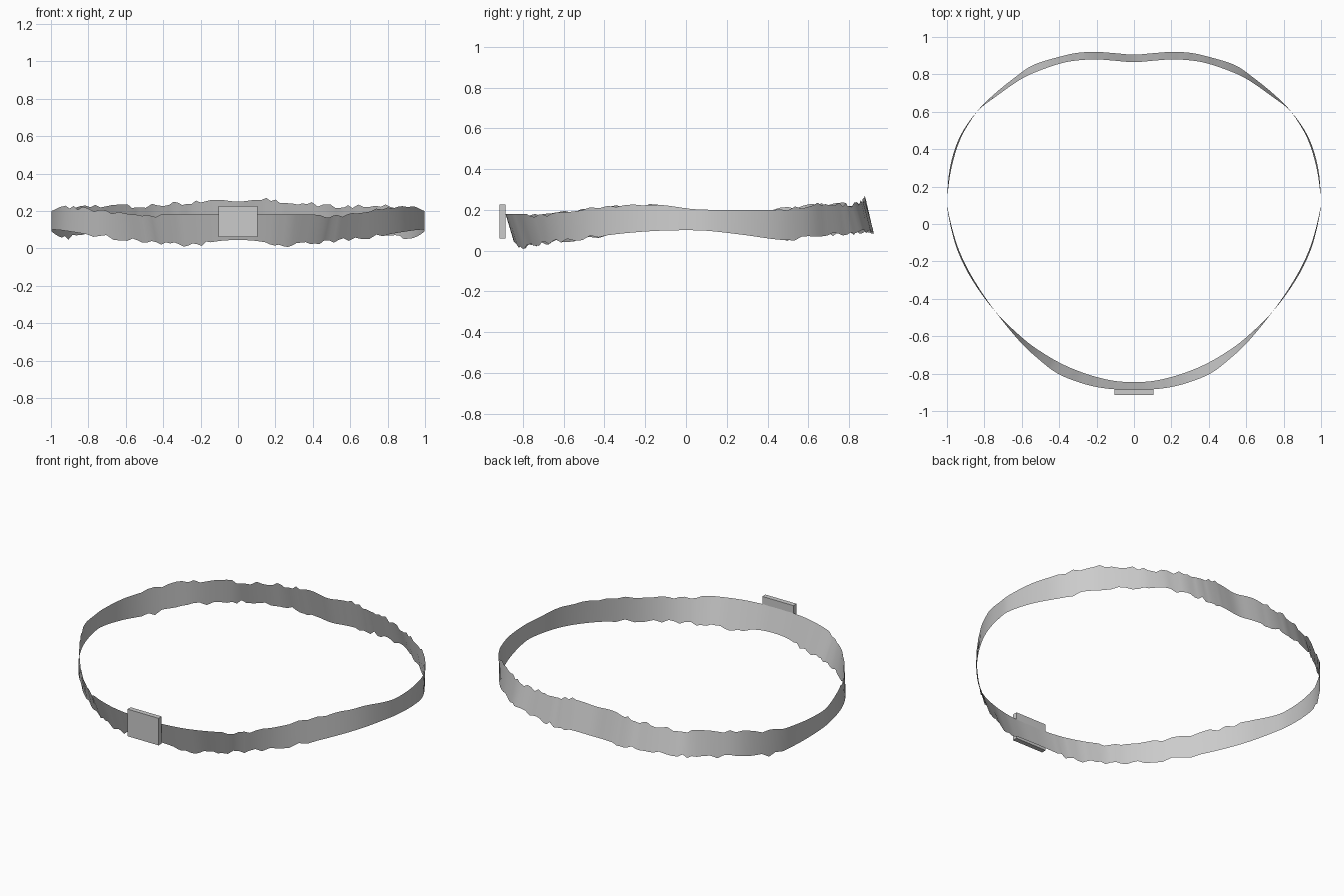
import bpy, bmesh, random
from mathutils import Vector

if "Cube" in bpy.data.objects:
    bpy.data.objects.remove(bpy.data.objects["Cube"])

random.seed(4)
gray = bpy.data.materials.new("light_gray")
gray.diffuse_color = (0.6, 0.6, 0.6, 1)
gray.use_nodes = True
gray.node_tree.nodes["Principled BSDF"].inputs["Base Color"].default_value = gray.diffuse_color

# Right half of the band, front to back:
# x, y of the centre line, outward lean of the top edge, top z, bottom z
HALF = [
    (0, -.865, .02, .18, .045), (.1, -.862, .022, .18, .04),
    (.2, -.845, .026, .18, .025), (.3, -.815, .028, .18, .018),
    (.4, -.772, .028, .18, .03), (.5, -.705, .02, .17, .035),
    (.6, -.622, .012, .18, .05), (.74, -.47, 0, .203, .065),
    (.86, -.3, -.004, .215, .085), (.94, -.14, -.004, .225, .097),
    (.985, .02, -.002, .205, .1), (.998, .13, 0, .2, .095),
    (.98, .3, .004, .2, .075), (.93, .46, .004, .2, .055),
    (.84, .6, 0, .22, .07), (.74, .69, -.008, .225, .08),
    (.62, .78, -.013, .225, .085), (.53, .832, -.02, .225, .09),
    (.4, .875, -.018, .237, .09), (.3, .895, -.02, .24, .09),
    (.2, .9, -.02, .255, .09), (.1, .893, -.02, .26, .09),
    (0, .885, -.02, .25, .085)]
ring = HALF + [(-r[0],) + r[1:] for r in HALF[-2:0:-1]]
n, STEPS = len(ring), 4


def spline(a, b, c, d, t):
    return .5 * (2*b + (c - a)*t + (2*a - 5*b + 4*c - d)*t*t
                 + (3*b - a - 3*c + d)*t**3)


# Smooth loop through the sections
sections = []
for i in range(n):
    quad = [ring[(i + k) % n] for k in (-1, 0, 1, 2)]
    for s in range(STEPS):
        sections.append([spline(*v, s / STEPS) for v in zip(*quad)])

# Band sheet with ragged upper and lower edges
bm = bmesh.new()
top, bottom = [], []
m = len(sections)
for i, (x, y, lean, zt, zb) in enumerate(sections):
    p, q = sections[i - 1], sections[(i + 1) % m]
    out = Vector((q[1] - p[1], p[0] - q[0], 0)).normalized()
    if (y < -.15 and abs(x) > .4) or (y > .45 and abs(x) > .15):
        zt += random.uniform(-.011, .011)
    if abs(x) > .17 and (y < -.4 or y > .45):
        zb += random.uniform(-.012, .012)
    top.append(bm.verts.new(Vector((x, y, zt)) + out * lean))
    bottom.append(bm.verts.new(Vector((x, y, max(zb, 0))) - out * lean))
for i in range(m):
    j = (i + 1) % m
    bm.faces.new((bottom[i], bottom[j], top[j], top[i])).smooth = True
mesh = bpy.data.meshes.new("belt_band")
bm.to_mesh(mesh)
bm.free()
band = bpy.data.objects.new("belt_band", mesh)
bpy.context.collection.objects.link(band)
mesh.materials.append(gray)

# Buckle plate
bpy.ops.mesh.primitive_cube_add(size=1, location=(0, -.9, .143))
buckle = bpy.context.object
buckle.name = "buckle"
buckle.scale = (.21, .03, .165)
buckle.data.materials.append(gray)
